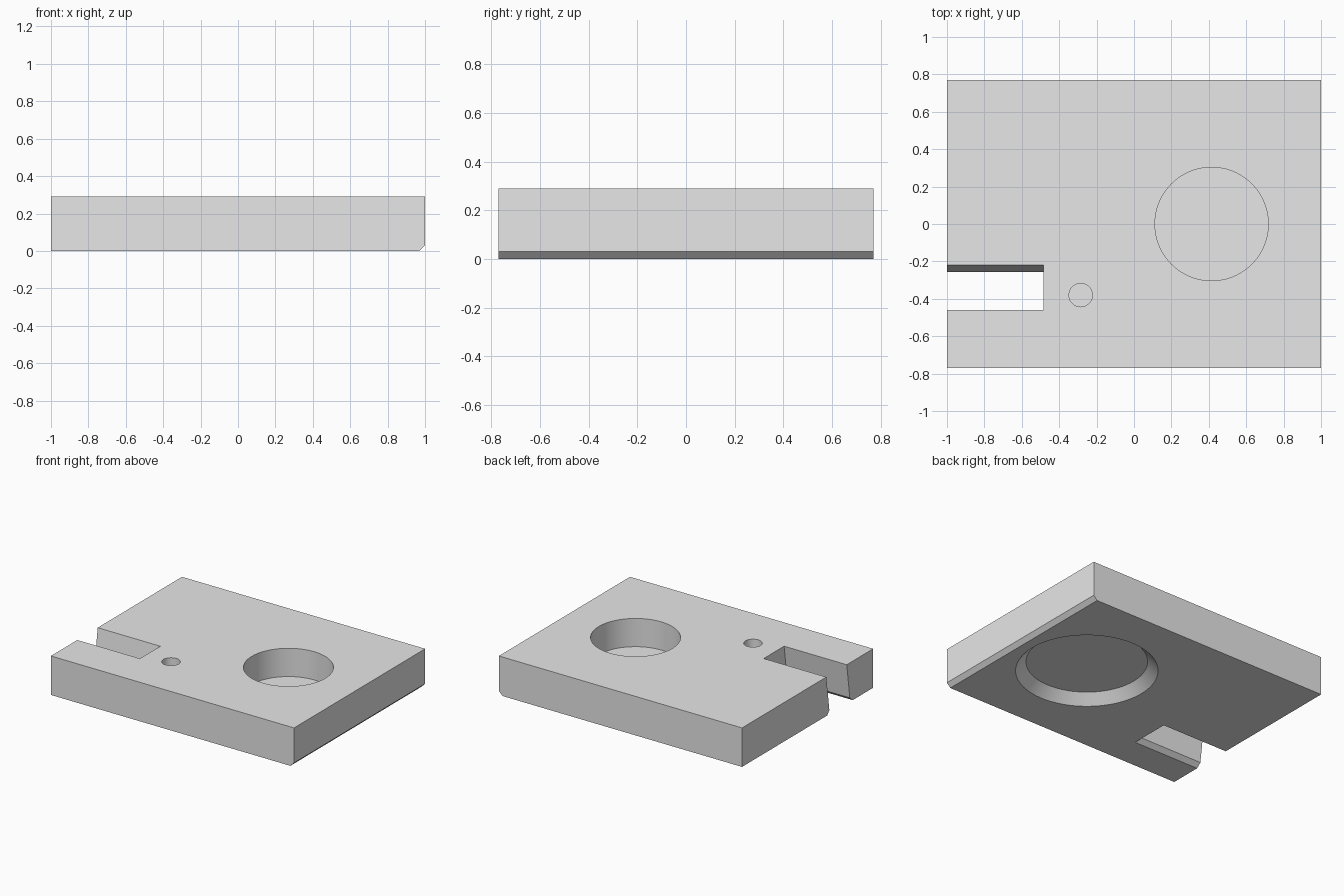
import bpy
import bmesh
from math import cos, sin, tau

cube = bpy.data.objects.get("Cube")
if cube:
    bpy.data.objects.remove(cube, do_unlink=True)

grey = bpy.data.materials.new("plain grey")
grey.use_nodes = True
grey.diffuse_color = (0.8, 0.8, 0.8, 1)
grey.node_tree.nodes["Principled BSDF"].inputs["Base Color"].default_value = (0.8, 0.8, 0.8, 1)

HALF_X, HALF_Y, HEIGHT, CHAMFER = 1.0, 0.77, 0.29, 0.03


def loft(name, rings):
    """Closed solid through rings that have equal point counts."""
    bm = bmesh.new()
    loops = [[bm.verts.new(p) for p in ring] for ring in rings]
    n = len(loops[0])
    for a, b in zip(loops, loops[1:]):
        for i in range(n):
            j = (i + 1) % n
            bm.faces.new((a[i], a[j], b[j], b[i]))
    bm.faces.new(loops[0][::-1])
    bm.faces.new(loops[-1])
    bmesh.ops.recalc_face_normals(bm, faces=bm.faces)
    mesh = bpy.data.meshes.new(name)
    bm.to_mesh(mesh)
    bm.free()
    mesh.materials.append(grey)
    obj = bpy.data.objects.new(name, mesh)
    bpy.context.collection.objects.link(obj)
    return obj


def circle(x, y, z, r, n=96):
    return [(x + r * cos(tau * i / n), y + r * sin(tau * i / n), z) for i in range(n)]


def slot_ring(z, grow):
    """Slot outline at a height; the slot leans towards the back as it rises."""
    lean = 0.04 * (z / HEIGHT - 1)
    y0, y1 = -0.46 + lean - grow, -0.22 + lean + grow
    end = -0.485 + grow
    return [(-1.2, y0, z), (end, y0, z), (end, y1, z), (-1.2, y1, z)]


# Plate with one chamfered lower edge
profile = [(-HALF_X, 0), (HALF_X - CHAMFER, 0), (HALF_X, CHAMFER),
           (HALF_X, HEIGHT), (-HALF_X, HEIGHT)]
plate = loft("plate", [[(x, y, z) for x, z in profile] for y in (-HALF_Y, HALF_Y)])

# Leaning slot, round pocket, small blind hole and countersink below
top = HEIGHT + 0.1
cutters = [
    loft("slot_cutter", [slot_ring(-CHAMFER, 2 * CHAMFER), slot_ring(CHAMFER, 0),
                         slot_ring(top, 0)]),
    loft("pocket_cutter", [circle(0.415, 0, z, 0.303) for z in (0.08, top)]),
    loft("pin_hole_cutter", [circle(-0.285, -0.38, z, 0.0625, 48) for z in (0.15, top)]),
    loft("countersink_cutter", [circle(0.415, 0, -0.05, 0.53), circle(0.415, 0, 0.07, 0.41)]),
]
for cutter in cutters:
    cutter.hide_render = True
    mod = plate.modifiers.new(cutter.name, "BOOLEAN")
    mod.operation = "DIFFERENCE"
    mod.solver = "EXACT"
    mod.object = cutter

bpy.ops.object.select_all(action="DESELECT")
plate.select_set(True)
bpy.context.view_layer.objects.active = plate
for cutter in cutters:
    bpy.ops.object.modifier_apply(modifier=cutter.name)
    bpy.data.objects.remove(cutter, do_unlink=True)

bpy.ops.object.shade_smooth_by_angle(angle=0.4)
